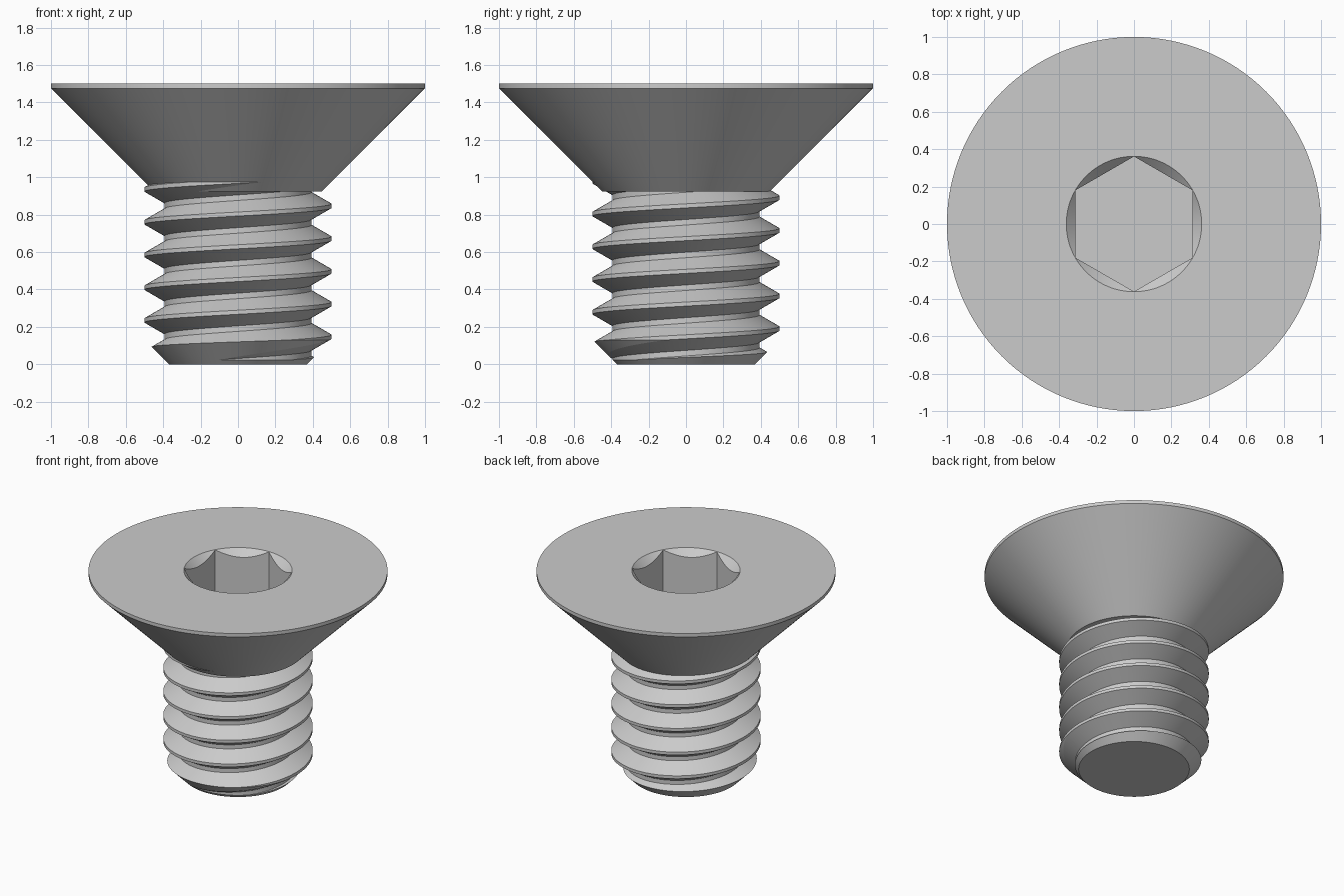
import bpy, bmesh, math

cube = bpy.data.objects.get("Cube")
if cube:
    bpy.data.objects.remove(cube, do_unlink=True)

SEG = 128
steel = bpy.data.materials.new("grey steel")
steel.use_nodes = True
steel.diffuse_color = (0.6, 0.6, 0.6, 1)
steel.node_tree.nodes["Principled BSDF"].inputs["Base Color"].default_value = (0.6, 0.6, 0.6, 1)


def finish(name, bm):
    bmesh.ops.recalc_face_normals(bm, faces=bm.faces)
    mesh = bpy.data.meshes.new(name)
    bm.to_mesh(mesh)
    bm.free()
    mesh.materials.append(steel)
    obj = bpy.data.objects.new(name, mesh)
    bpy.context.collection.objects.link(obj)
    return obj


def polar(r, i, n, z, start=0.0):
    a = start + math.tau * i / n
    return (r * math.cos(a), r * math.sin(a), z)


def lathe(name, profile, n=SEG, start=0.0):
    """Closed solid from (radius, height) points, flat ends."""
    bm = bmesh.new()
    rings = [[bm.verts.new(polar(r, i, n, z, start)) for i in range(n)] for r, z in profile]
    for lo, hi in zip(rings, rings[1:]):
        for i in range(n):
            j = (i + 1) % n
            bm.faces.new((lo[i], lo[j], hi[j], hi[i]))
    bm.faces.new(rings[0][::-1])
    bm.faces.new(rings[-1])
    return finish(name, bm)


def helix_solid(name, pitch, section, base, turns):
    """Right-handed threaded rod; section holds (radius, height offset) points."""
    k = len(section)
    bm = bmesh.new()
    cols = []
    for i in range(SEG):
        cols.append([bm.verts.new(polar(r, i, SEG, base + pitch * (t + i / SEG) + dz))
                     for t in range(turns) for r, dz in section])
    # the last column meets the first one a full turn higher
    cols.append(cols[0][k:])
    for a, b in zip(cols, cols[1:]):
        for p in range(min(len(a), len(b)) - 1):
            bm.faces.new((a[p], b[p], b[p + 1], a[p + 1]))
    # fan caps over the open stepped ends
    rim = [e for e in bm.edges if e.is_boundary]
    low = bm.verts.new((0, 0, base - 0.5))
    high = bm.verts.new((0, 0, base + pitch * turns + 0.5))
    middle = base + pitch * turns / 2
    for e in rim:
        tip = low if e.verts[0].co.z < middle else high
        bm.faces.new((e.verts[0], e.verts[1], tip))
    return finish(name, bm)


def boolean(obj, tool, operation):
    tool.hide_render = True
    mod = obj.modifiers.new(operation.lower(), 'BOOLEAN')
    mod.operation = operation
    mod.solver = 'EXACT'
    mod.object = tool
    bpy.context.view_layer.objects.active = obj
    bpy.ops.object.modifier_apply(modifier=mod.name)
    bpy.data.objects.remove(tool, do_unlink=True)


def smooth(obj, degrees):
    bpy.ops.object.select_all(action='DESELECT')
    obj.select_set(True)
    bpy.context.view_layer.objects.active = obj
    bpy.ops.object.shade_smooth_by_angle(angle=math.radians(degrees))


# Countersunk head with a thin rim
head = lathe("countersunk_head", [(0.45, 0.925), (1, 1.475), (1, 1.5)])

# Hexagonal socket with a conical lead-in
hexagon = lathe("socket_cutter", [(0.361, 1.05), (0.361, 1.7)], 6, math.pi / 2)
boolean(head, hexagon, 'DIFFERENCE')
lead_in = lathe("lead_in_cutter", [(0.262, 1.4), (0.462, 1.6)])
boolean(head, lead_in, 'DIFFERENCE')
smooth(head, 20)

# Threaded shank, trimmed to length with a chamfered tip
PITCH, CREST, ROOT = 0.175, 0.5, 0.393
half_crest = PITCH / 16
half_base = half_crest + (CREST - ROOT) * math.tan(math.radians(30))
section = [(ROOT, -half_base), (CREST, -half_crest), (CREST, half_crest), (ROOT, half_base)]
shank = helix_solid("threaded_shank", PITCH, section, 0.147 - 3 * PITCH, 10)
envelope = lathe("tip_cutter", [(0.37, 0), (0.6, 0.23), (0.6, 1.0)])
boolean(shank, envelope, 'INTERSECT')
smooth(shank, 12)
